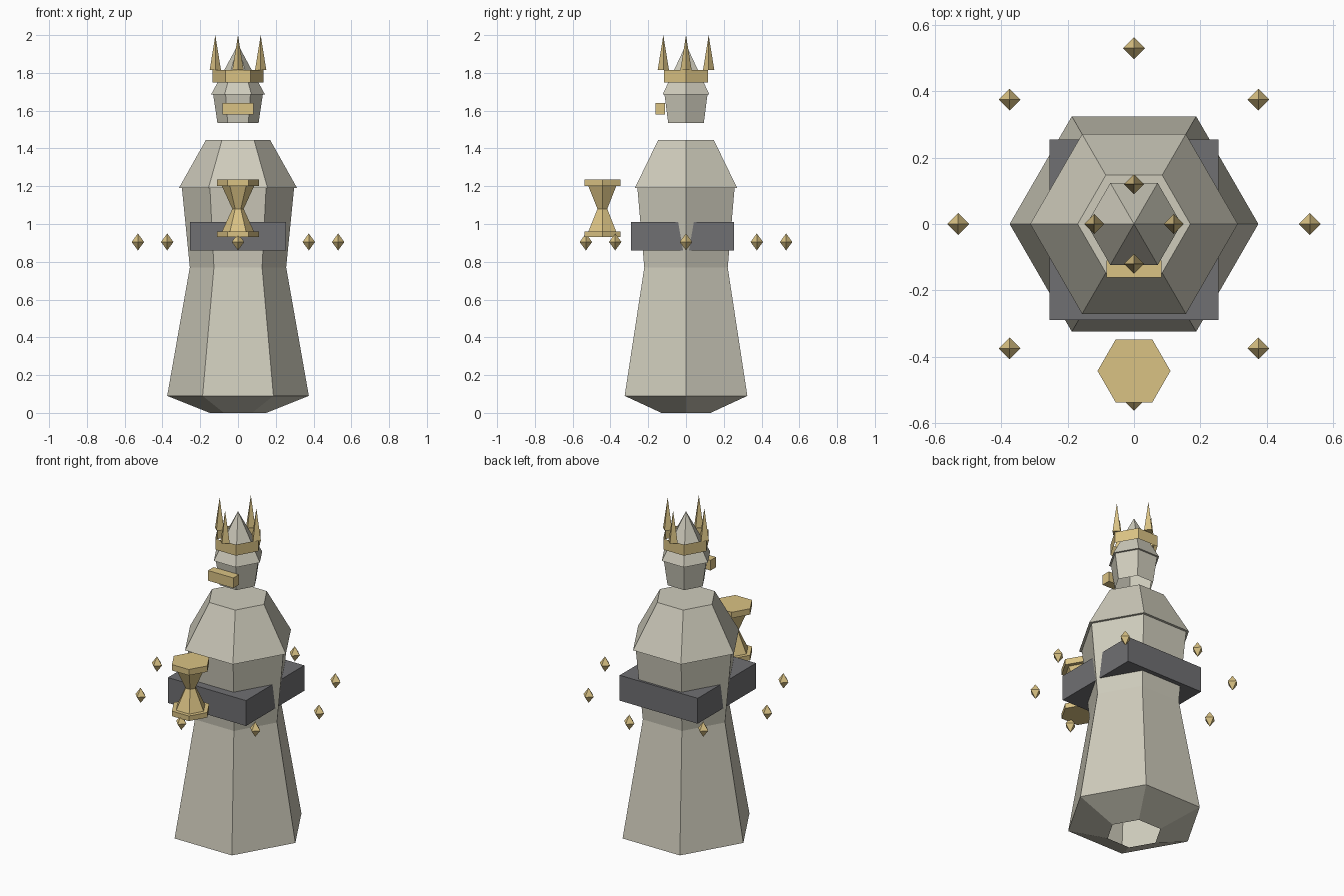
import bpy, math

if "Cube" in bpy.data.objects:
    bpy.data.objects.remove(bpy.data.objects["Cube"])


def material(name, rgb):
    m = bpy.data.materials.new(name)
    m.diffuse_color = (*rgb, 1)
    m.use_nodes = True
    m.node_tree.nodes["Principled BSDF"].inputs["Base Color"].default_value = m.diffuse_color
    return m


STONE = material("stone", (0.62, 0.60, 0.50))
GOLD = material("gold", (0.70, 0.54, 0.23))
DARK = material("dark_grey", (0.16, 0.16, 0.17))


def lathe(name, profile, mat, loc=(0, 0, 0), sides=6, bottom=False, top=False):
    """Faceted turned shape from (radius, z) points; radius 0 makes a tip."""
    verts, rings, faces = [], [], []
    for r, z in profile:
        n = 1 if r == 0 else sides
        rings.append([len(verts) + i for i in range(n)])
        for i in range(n):
            a = 2 * math.pi * i / sides
            verts.append((r * math.cos(a), r * math.sin(a), z))
    for lo, hi in zip(rings, rings[1:]):
        for i in range(sides):
            j = (i + 1) % sides
            if len(lo) == 1:
                faces.append((lo[0], hi[j], hi[i]))
            elif len(hi) == 1:
                faces.append((lo[i], lo[j], hi[0]))
            else:
                faces.append((lo[i], lo[j], hi[j], hi[i]))
    if bottom:
        faces.append(rings[0][::-1])
    if top:
        faces.append(rings[-1])
    mesh = bpy.data.meshes.new(name)
    mesh.from_pydata(verts, [], faces)
    mesh.materials.append(mat)
    ob = bpy.data.objects.new(name, mesh)
    ob.location = loc
    bpy.context.collection.objects.link(ob)
    return ob


def box(name, lo, hi, mat):
    bpy.ops.mesh.primitive_cube_add(size=1, location=[(a + b) / 2 for a, b in zip(lo, hi)])
    ob = bpy.context.object
    ob.name = name
    ob.scale = [b - a for a, b in zip(lo, hi)]
    ob.data.materials.append(mat)


# Robe: open-bottomed skirt, torso and shoulder cape
lathe("skirt", [(0.15, 0), (0.375, 0.09), (0.255, 0.77)], STONE)
lathe("torso", [(0.255, 0.77), (0.297, 1.19)], STONE)
lathe("shoulder_cape", [(0.313, 1.19), (0.17, 1.445)], STONE, bottom=True, top=True)
box("belt", (-0.255, -0.29, 0.86), (0.255, 0.255, 1.01), DARK)

# Floating head with pointed hood and face plate
lathe("head", [(0.109, 1.535), (0.132, 1.69)], STONE)
lathe("hood", [(0.143, 1.685), (0, 1.95)], STONE, bottom=True)
box("face_plate", (-0.083, -0.162, 1.58), (0.083, -0.11, 1.64), GOLD)

# Crown: open band with four spikes
lathe("crown_band", [(0.134, 1.75), (0.134, 1.815)], GOLD)
for i in range(4):
    a = i * math.pi / 2
    lathe("crown_spike", [(0.03, 1.815), (0, 2.0)], GOLD,
          (0.12 * math.cos(a), 0.12 * math.sin(a), 0), sides=4, bottom=True)

# Hourglass held in front
HG = (0, -0.443, 0)
lathe("hourglass_base", [(0.11, 0.93), (0.11, 0.96)], GOLD, HG, bottom=True, top=True)
lathe("hourglass_bulbs", [(0.085, 0.96), (0.03, 1.08), (0.085, 1.2)], GOLD, HG)
lathe("hourglass_lid", [(0.11, 1.2), (0.11, 1.235)], GOLD, HG, bottom=True, top=True)

# Ring of eight floating gems
for i in range(8):
    a = i * math.pi / 4
    lathe("floating_gem", [(0, 0.86), (0.033, 0.905), (0, 0.95)], GOLD,
          (0.53 * math.cos(a), 0.53 * math.sin(a), 0), sides=4)
